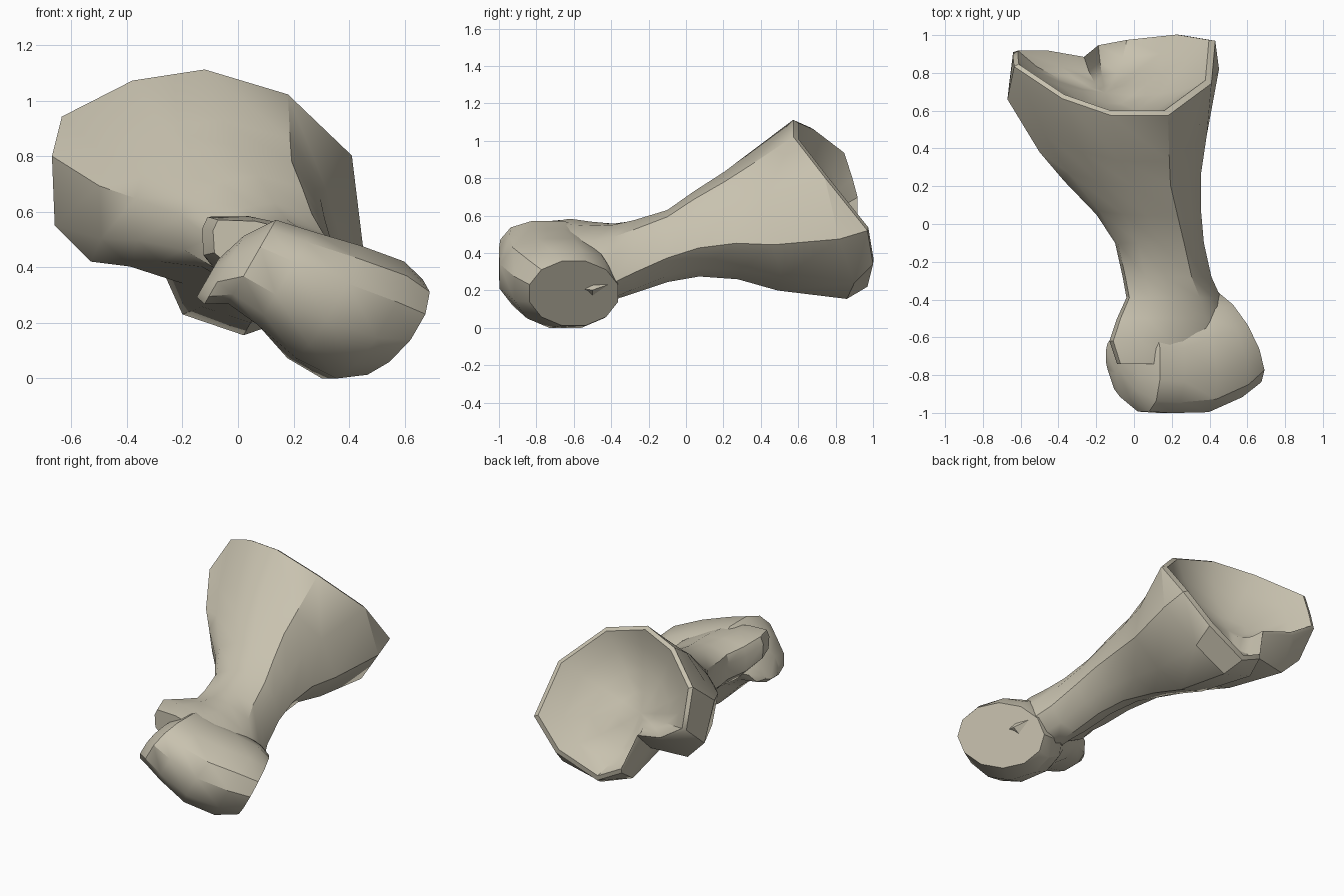
import bpy
import bmesh
from math import cos, sin, pi, radians, copysign
from mathutils import Vector

default = bpy.data.objects.get("Cube")
if default:
    bpy.data.objects.remove(default, do_unlink=True)

# Single bone colour
bone = bpy.data.materials.new("Bone beige")
bone.use_nodes = True
colour = (0.58, 0.54, 0.43, 1)
bone.diffuse_color = colour
bone.node_tree.nodes["Principled BSDF"].inputs["Base Color"].default_value = colour


def loft(name, rings, end_tip=None, angle=30):
    """Skin equal-length rings and close both ends."""
    bm = bmesh.new()
    loops = [[bm.verts.new(p) for p in ring] for ring in rings]
    count = len(loops[0])
    for a, b in zip(loops, loops[1:]):
        for i in range(count):
            j = (i + 1) % count
            bm.faces.new((a[i], a[j], b[j], b[i]))
    bm.faces.new(loops[0])
    if end_tip is None:
        bm.faces.new(loops[-1])
    else:
        centre = bm.verts.new(end_tip)
        for i in range(count):
            bm.faces.new((loops[-1][i], loops[-1][(i + 1) % count], centre))
    bmesh.ops.recalc_face_normals(bm, faces=bm.faces)
    mesh = bpy.data.meshes.new(name)
    bm.to_mesh(mesh)
    bm.free()
    mesh.materials.append(bone)
    obj = bpy.data.objects.new(name, mesh)
    bpy.context.collection.objects.link(obj)
    bpy.ops.object.select_all(action="DESELECT")
    obj.select_set(True)
    bpy.context.view_layer.objects.active = obj
    bpy.ops.object.shade_smooth_by_angle(angle=radians(angle))


# Flared end: outer corner loop, starting at the upper left ridge
flare = [Vector(p) for p in (
    (-.67, .66, .8), (-.66, .75, .55), (-.53, .74, .42), (-.29, .78, .43),
    (-.2, .84, .23), (.02, .86, .155), (.27, .9, .24), (.45, .82, .475),
    (.41, .74, .8), (.18, .57, 1.02), (-.12, .57, 1.11), (-.38, .66, 1.07),
    (-.635, .83, .94))]
# Broken lip behind it, with the notch low on one side
lip = [Vector(p) for p in (
    (-.64, .88, .8), (-.64, .91, .69), (-.47, .91, .58), (-.27, .875, .53),
    (-.19, .94, .3), (-.03, .97, .22), (.25, 1, .34), (.43, .97, .52))]
lip += [p + Vector((0, .004, .002)) for p in flare[8:]]
middle = sum(lip, Vector()) / len(lip)
inward = Vector((.05, -.8, -.55))

# Shaft outline: the flare with its notch filled and its right side flatter
outline = [p.copy() for p in flare]
outline[3].z = .34
outline[8].x = .36
outline[9].x = .2


def bowl_ring(scale, depth):
    """Lip shrunk towards its middle and pushed into the bone."""
    return [middle + (p - middle) * scale + inward * depth for p in lip]


def station(y, x0, x1, z0, z1, skew, tilt):
    """Outline fitted into a box, tilted down towards +x."""
    ring = []
    for p in outline:
        u = (p.x + .67) / 1.12
        v = (p.z - .155) / .955
        ring.append(Vector((x0 + u * (x1 - x0), y + skew * (p.y - .75),
                            z0 + v * (z1 - z0) - tilt * (u - .5))))
    return ring


# Shaft: from inside the knuckles back to the flare, then over the lip
stations = (
    (-.74, -.09, .5, .23, .53, 0, .2),
    (-.62, -.13, .52, .2, .55, 0, .2),
    (-.5, -.09, .52, .15, .545, 0, .16),
    (-.39, -.04, .46, .16, .55, 0, .1),
    (-.28, -.06, .41, .19, .575, 0, .05),
    (-.1, -.1, .37, .245, .63, 0, 0),
    (.06, -.2, .355, .275, .73, .1, 0),
    (.25, -.37, .355, .26, .835, .25, 0),
    (.43, -.5, .385, .2, .93, .55, 0))
rings = [station(*s) for s in stations] + [flare, lip]
rings += [bowl_ring(s, d) for s, d in
          ((.945, -.015), (.75, .07), (.5, .13), (.25, .165))]
loft("bone_shaft", rings, end_tip=middle + inward * .175, angle=35)

# Knuckles: a spool lofted along a sloping axis
# (x, z, y, y radius, height, squareness)
spool = (
    (-.11, .36, -.7, .09, .08, .8),
    (-.05, .39, -.73, .19, .145, .8),
    (.05, .42, -.74, .26, .178, .8),
    (.17, .36, -.745, .263, .2, .8),
    (.31, .275, -.7, .305, .24, .85),
    (.45, .21, -.645, .28, .25, .9),
    (.535, .185, -.6, .245, .205, 1))
sides = 12
knuckles = []
for k, (x, z, y, ry, rp, power) in enumerate(spool):
    # The far end turns towards the shaft
    shear = .48 * max(0, k - 3) / 3
    ring = []
    for i in range(sides):
        a = 2 * pi * (i + .5) / sides
        c, s = (copysign(abs(t) ** power, t) for t in (cos(a), sin(a)))
        ring.append(Vector((x + .5 * rp * s - shear * ry * c,
                            y + ry * c, z + .87 * rp * s)))
    knuckles.append(ring)
loft("bone_knuckles", knuckles, angle=35)
